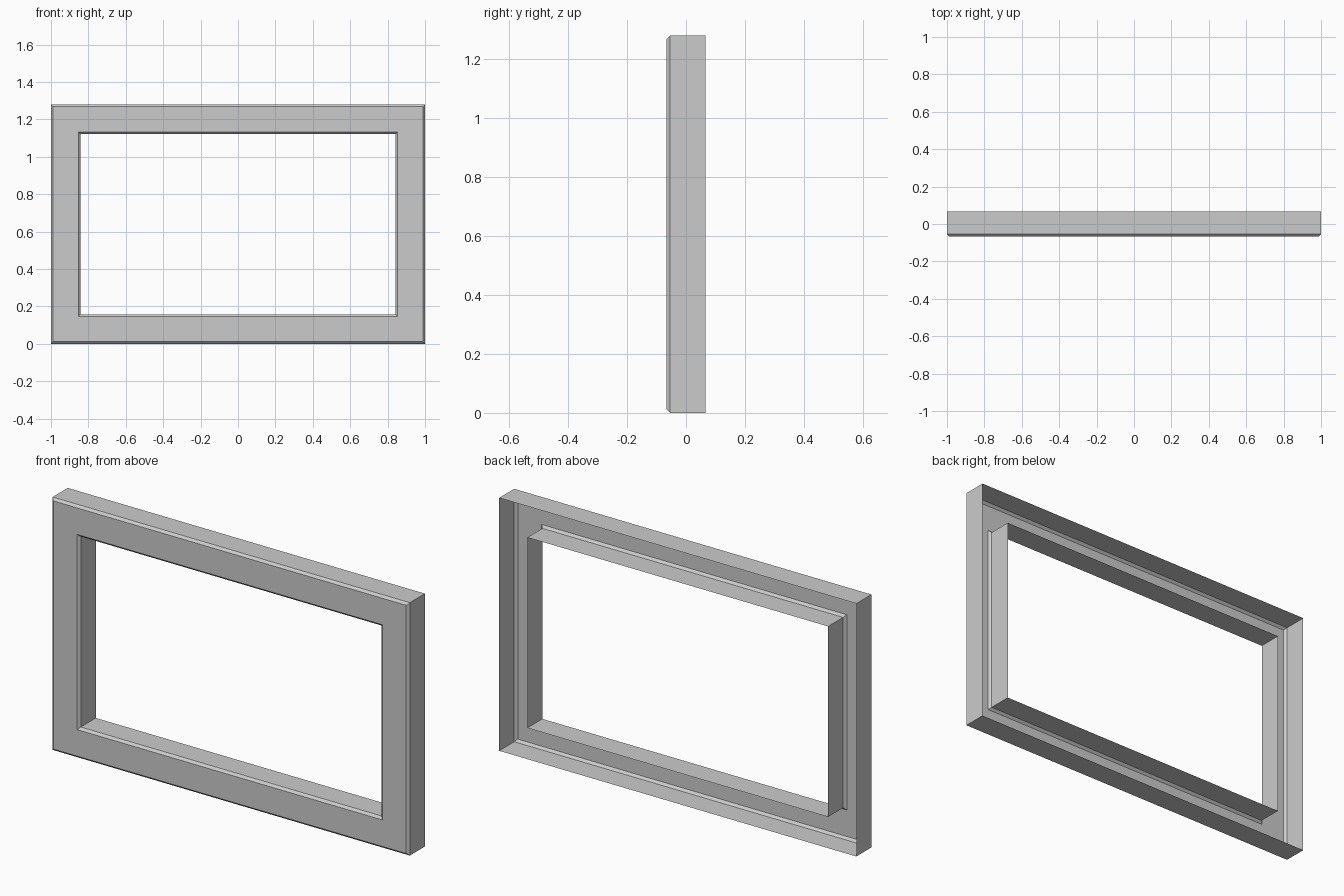
import bpy, bmesh

if "Cube" in bpy.data.objects:
    bpy.data.objects.remove(bpy.data.objects["Cube"])

W, H = 2.0, 1.28          # outer width and height
D, C = 0.066, 0.012       # half depth and chamfer size
B = 0.158                 # border width

# Open-backed moulding profile: (inset from outer edge, y)
profile = [(0, D), (0, -D + C), (C, -D), (B - C, -D), (B, -D + C), (B, D)]


def ring(bm, inset, y):
    x, z0, z1 = W / 2 - inset, inset, H - inset
    return [bm.verts.new(p) for p in
            ((-x, y, z0), (x, y, z0), (x, y, z1), (-x, y, z1))]


# Sweep the profile around the rectangle with mitred corners, back left open
bm = bmesh.new()
rings = [ring(bm, i, y) for i, y in profile]
for a, b in zip(rings, rings[1:]):
    for k in range(4):
        n = (k + 1) % 4
        bm.faces.new((a[k], a[n], b[n], b[k]))

# Make the shell face outward (front faces towards -y)
bm.normal_update()
front = min(bm.faces, key=lambda f: f.calc_center_median().y)
if front.normal.y > 0:
    bmesh.ops.reverse_faces(bm, faces=bm.faces[:])

mesh = bpy.data.meshes.new("frame_moulding")
bm.to_mesh(mesh)
bm.free()
bpy.context.collection.objects.link(bpy.data.objects.new("frame_moulding", mesh))
